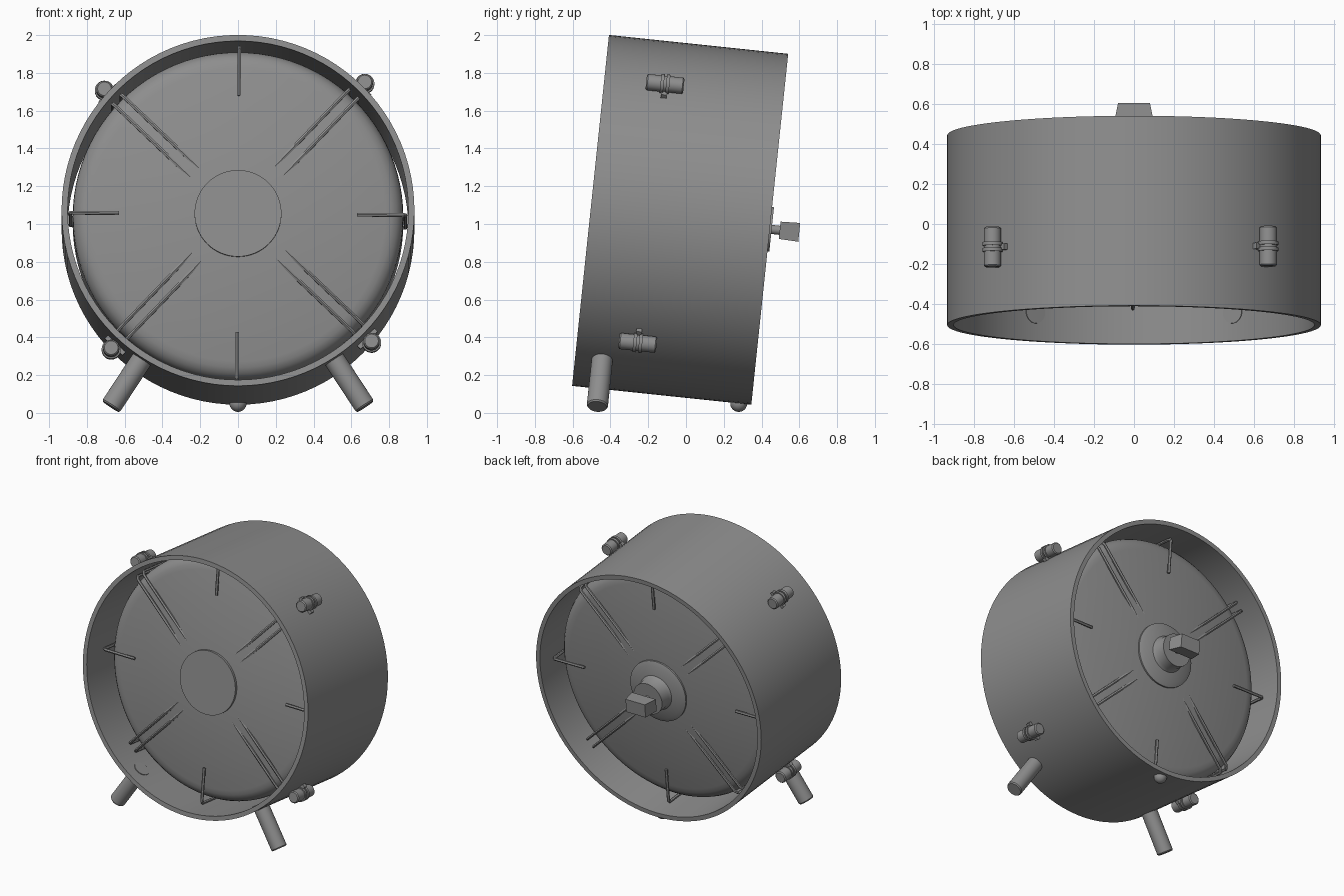
import bpy, bmesh, math
from mathutils import Matrix, Vector

if "Cube" in bpy.data.objects:
    bpy.data.objects.remove(bpy.data.objects["Cube"])

# Everything is built around a drum axis on local y, then tilted back as a whole
TILT = Matrix.Translation((0, -0.031, 1.022)) @ Matrix.Rotation(math.radians(-6), 4, 'X')
MID = 0.02  # the inner body sits slightly behind the shell centre
grey = bpy.data.materials.new("mid_grey")
grey.diffuse_color = (0.27, 0.27, 0.27, 1)
grey.use_nodes = True
grey.node_tree.nodes["Principled BSDF"].inputs["Base Color"].default_value = grey.diffuse_color


def finish(name, data, matrix=Matrix()):
    data.materials.append(grey)
    ob = bpy.data.objects.new(name, data)
    bpy.context.collection.objects.link(ob)
    ob.matrix_world = TILT @ matrix
    bpy.ops.object.select_all(action='DESELECT')
    ob.select_set(True)
    bpy.context.view_layer.objects.active = ob
    if ob.type == 'CURVE':
        bpy.ops.object.convert(target='MESH')
    bpy.ops.object.shade_smooth_by_angle(angle=math.radians(35))
    return ob


def from_bmesh(name, bm, matrix=Matrix()):
    bmesh.ops.recalc_face_normals(bm, faces=bm.faces)
    me = bpy.data.meshes.new(name)
    bm.to_mesh(me)
    bm.free()
    return finish(name, me, matrix)


def lathe(name, profile, seg, closed=False, matrix=Matrix()):
    """Spin (radius, y) points about the y axis."""
    bm = bmesh.new()
    vs = [bm.verts.new((r, y, 0)) for r, y in profile]
    edges = [bm.edges.new(p) for p in zip(vs, vs[1:])]
    if closed:
        edges.append(bm.edges.new((vs[-1], vs[0])))
    bmesh.ops.spin(bm, geom=vs + edges, cent=(0, 0, 0), axis=(0, 1, 0),
                   angle=math.tau, steps=seg, use_merge=True)
    bmesh.ops.remove_doubles(bm, verts=bm.verts, dist=1e-5)
    return from_bmesh(name, bm, matrix)


def wire(name, points, radius, matrix):
    cu = bpy.data.curves.new(name, 'CURVE')
    cu.dimensions = '3D'
    cu.bevel_depth = radius
    cu.bevel_resolution = 1
    cu.use_fill_caps = True
    sp = cu.splines.new('POLY')
    sp.points.add(len(points) - 1)
    for p, co in zip(sp.points, points):
        p.co = (*co, 1)
    return finish(name, cu, matrix)


def around(deg):
    """Turn local +x to the given angle in the front plane."""
    return Matrix.Rotation(math.radians(-deg), 4, 'Y')


def dome(r):
    return 0.34 - 0.08 * (r / 0.85) ** 2


# Outer shell: open tube
lathe("outer_shell", [(0.934, -0.477), (0.934, 0.477), (0.902, 0.477), (0.902, -0.477)], 96, True)

# Inner body: domed on both ends with rounded rims
half = [(r, dome(r)) for r in (0, 0.2, 0.4, 0.6, 0.7, 0.78)]
half += [(0.78 + 0.095 * math.sin(t), 0.18 + (dome(0.78) - 0.18) * math.cos(t))
         for t in (0.35, 0.7, 1.0, 1.3, math.pi / 2)]
lathe("inner_body", [(r, MID - y) for r, y in half] + [(r, MID + y) for r, y in half[::-1]], 96)

# Front cap and rear hub with its stub
lathe("front_cap", [(0, -0.332), (0.23, -0.332), (0.23, -0.30), (0, -0.30)], 64)
lathe("rear_hub", [(0, 0.33), (0.23, 0.33), (0.23, 0.365), (0.2, 0.378), (0.13, 0.39),
                   (0.118, 0.41), (0.118, 0.487), (0, 0.487)], 64)
lathe("knob_shaft", [(0, 0.48), (0.024, 0.48), (0.024, 0.54), (0, 0.54)], 24)

# Tapered grip knob
bm = bmesh.new()
bmesh.ops.create_cube(bm, size=2)
for v in bm.verts:
    out = v.co.y > 0
    v.co = Vector((v.co.x * (0.08 if out else 0.1), 0.634 if out else 0.53,
                   v.co.z * (0.05 if out else 0.046)))
from_bmesh("knob", bm)

# Twin support rods wrapping the body from front to back
for k in range(4):
    for side in (-0.033, 0.033):
        prof = [(0.2, 0.318), (0.86, 0.314), (0.885, 0.295)]
        pts = [(r, MID - y, side) for r, y in prof] + [(r, MID + y, side) for r, y in prof[::-1]]
        wire("support_rod", pts, 0.011, around(46.3 + 90 * k))

# Single clip wires between them
for k in range(4):
    prof = [(0.63, 0.32), (0.875, 0.32), (0.887, 0.308)]
    pts = [(r, MID - y, 0) for r, y in prof] + [(r, MID + y, 0) for r, y in prof[::-1]]
    wire("clip_wire", pts, 0.011, around(90 * k - 0.4))

# Side lugs: barrel, two clamp rings, and a tangential foot
for k in range(4):
    m = around(46.5 + 90 * k) @ Matrix.Translation((0.975, -0.155, 0))
    lathe("lug_barrel", [(0, -0.1), (0.036, -0.1), (0.043, -0.093), (0.043, 0.093),
                         (0.036, 0.1), (0, 0.1)], 24, matrix=m)
    for y in (-0.015, 0.015):
        lathe("lug_ring", [(0.04, y - 0.009), (0.051, y - 0.009),
                           (0.051, y + 0.009), (0.04, y + 0.009)], 24, True, m)
    bm = bmesh.new()
    bmesh.ops.create_cube(bm, size=1, matrix=Matrix.Translation((-0.03, 0, 0))
                          @ Matrix.Diagonal((0.024, 0.03, 0.13, 1)))
    from_bmesh("lug_foot", bm, m)

# Two front legs
for s in (-1, 1):
    m = around(-90 + s * 33.2) @ Matrix.Translation((0, -0.333, 0)) @ Matrix.Rotation(math.radians(-90), 4, 'Z')
    lathe("front_leg", [(0, 0.896), (0.056, 0.896), (0.056, 1.222), (0.05, 1.23), (0, 1.23)], 32, matrix=m)

# Rear foot: half ball under the shell
bm = bmesh.new()
bmesh.ops.create_uvsphere(bm, u_segments=24, v_segments=14, radius=0.045)
bmesh.ops.delete(bm, geom=[v for v in bm.verts if v.co.z > 0.015], context='VERTS')
from_bmesh("rear_foot", bm, Matrix.Translation((0, 0.41, -0.934)))
